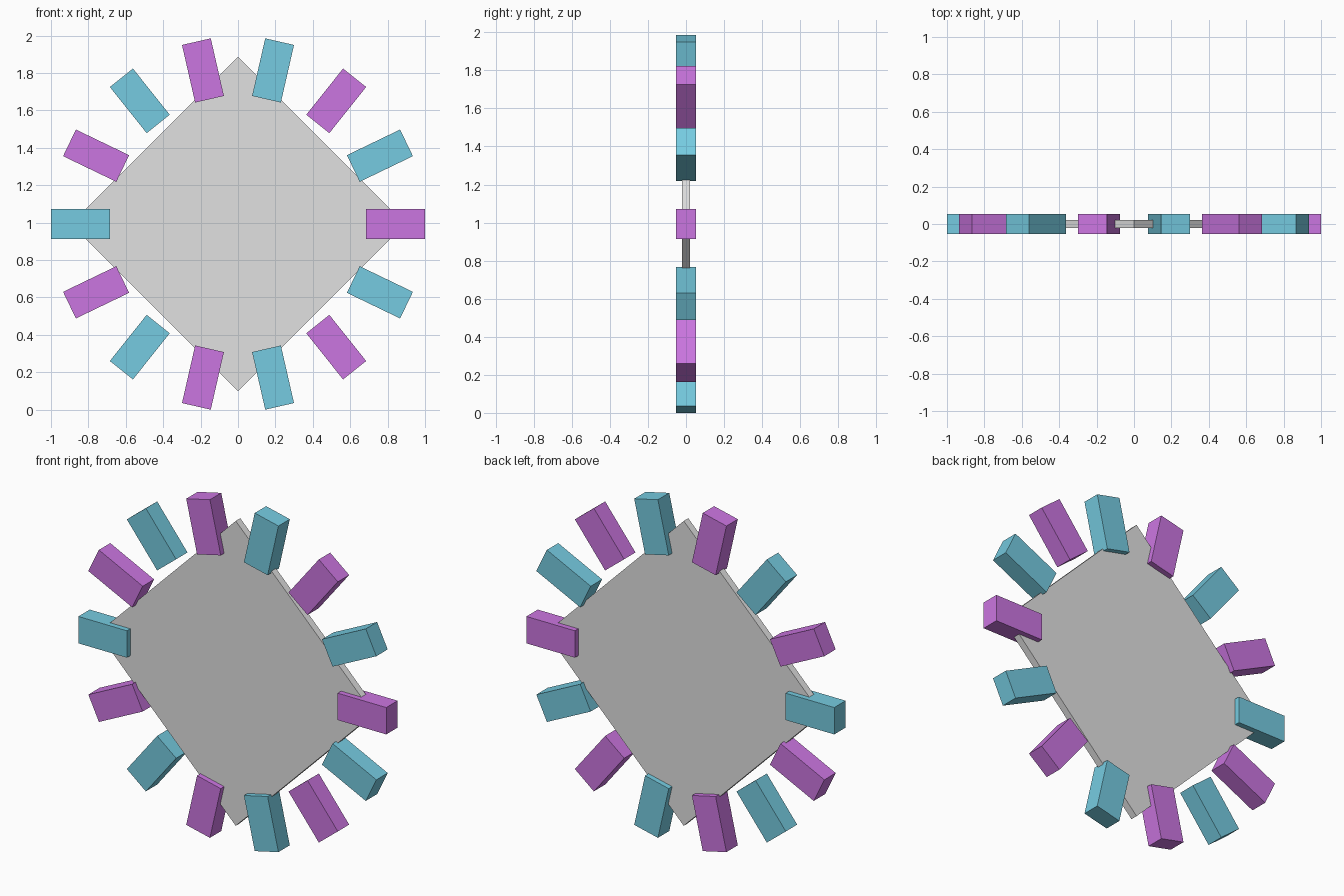
import bpy
import math

cube = bpy.data.objects.get("Cube")
if cube:
    bpy.data.objects.remove(cube, do_unlink=True)


def make_material(name, rgb):
    mat = bpy.data.materials.new(name)
    mat.use_nodes = True
    color = (*rgb, 1.0)
    mat.diffuse_color = color
    mat.node_tree.nodes["Principled BSDF"].inputs["Base Color"].default_value = color
    return mat


purple = make_material("purple", (0.6, 0.18, 0.75))
cyan = make_material("cyan", (0.18, 0.6, 0.75))
grey = make_material("light_grey", (0.75, 0.75, 0.75))

UNIT = 2 / 19            # block depth; every other size is a multiple of it
COUNT = 14
STEP = math.tau / COUNT
RADIUS = 8 * UNIT
LENGTH, DEPTH, WIDTH = 3 * UNIT, UNIT, 1.5 * UNIT

# Height of the ring centre, so that the lowest block corner touches the ground
CENTRE_Z = max((RADIUS + LENGTH / 2) * math.sin(k * STEP)
               + WIDTH / 2 * abs(math.cos(k * STEP)) for k in range(COUNT))

# Square plate standing on its corner
bpy.ops.mesh.primitive_cylinder_add(
    vertices=4, radius=8.5 * UNIT, depth=0.4 * UNIT,
    location=(0, 0, CENTRE_Z), rotation=(math.pi / 2, 0, 0))
plate = bpy.context.object
plate.name = "diamond_plate"
plate.data.materials.append(grey)

# Ring of radial blocks in alternating colours
for k in range(COUNT):
    angle = k * STEP
    bpy.ops.mesh.primitive_cube_add(
        size=1,
        location=(RADIUS * math.cos(angle), 0, CENTRE_Z + RADIUS * math.sin(angle)),
        rotation=(0, -angle, 0))
    block = bpy.context.object
    block.name = f"ring_block_{k + 1}"
    block.scale = (LENGTH, DEPTH, WIDTH)
    block.data.materials.append(cyan if k % 2 else purple)
